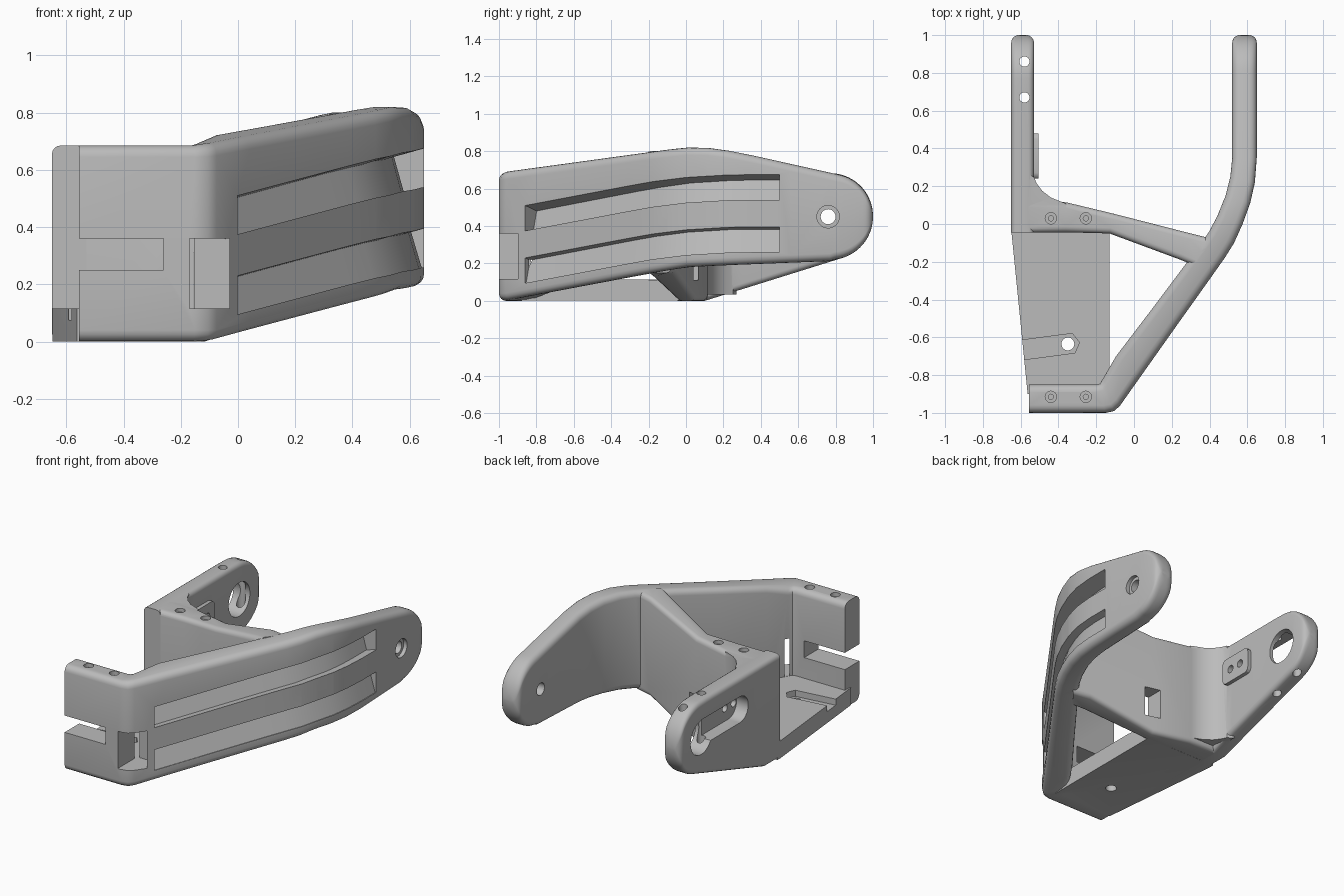
import bpy, bmesh, math
from mathutils import Vector, Matrix

if "Cube" in bpy.data.objects:
    bpy.data.objects.remove(bpy.data.objects["Cube"])

grey = bpy.data.materials.new("plain_grey")
grey.diffuse_color = (0.5, 0.5, 0.5, 1)
grey.use_nodes = True
grey.node_tree.nodes["Principled BSDF"].inputs["Base Color"].default_value = grey.diffuse_color


def make(name, bm):
    bmesh.ops.recalc_face_normals(bm, faces=bm.faces)
    me = bpy.data.meshes.new(name)
    bm.to_mesh(me)
    bm.free()
    ob = bpy.data.objects.new(name, me)
    bpy.context.collection.objects.link(ob)
    me.materials.append(grey)
    return ob


def skin(name, rings):
    # closed rings joined into a capped solid
    bm = bmesh.new()
    vs = [[bm.verts.new(p) for p in ring] for ring in rings]
    n = len(vs[0])
    for a, b in zip(vs, vs[1:]):
        for i in range(n):
            bm.faces.new((a[i], a[(i + 1) % n], b[(i + 1) % n], b[i]))
    bm.faces.new(vs[0])
    bm.faces.new(vs[-1])
    return make(name, bm)


def prism(name, pts, z0, z1):
    return skin(name, [[(x, y, z) for x, y in pts] for z in (z0, z1)])


def box(name, lo, hi):
    return prism(name, [(lo[0], lo[1]), (hi[0], lo[1]), (hi[0], hi[1]), (lo[0], hi[1])], lo[2], hi[2])


def cyl(name, p, q, r, n=32, r2=None):
    p, q = Vector(p), Vector(q)
    bm = bmesh.new()
    m = Matrix.Translation((p + q) / 2) @ (q - p).to_track_quat('Z', 'Y').to_matrix().to_4x4()
    bmesh.ops.create_cone(bm, cap_ends=True, segments=n, radius1=r, radius2=r2 or r,
                          depth=(q - p).length, matrix=m)
    return make(name, bm)


def lerp(table, t):
    for (a, va), (b, vb) in zip(table, table[1:]):
        if t <= b:
            return va + (vb - va) * max(0, t - a) / (b - a)
    return table[-1][1]


def wall(name, stations, zb, zt, r=0.04):
    # wall swept through plan stations (inner, outer) with rounded edges
    rings = []
    for p, q in stations:
        p, q = Vector(p), Vector(q)
        length = (q - p).length
        m = (p + q) / 2
        rr = min(r, 0.45 * (zt(*m) - zb(*m)), 0.45 * length)
        ring = []
        for far, top in ((0, 0), (1, 0), (1, 1), (0, 1)):
            for k in range(5):
                a = math.pi / 2 * (k if far == top else 4 - k) / 4
                s, d = rr * (1 - math.sin(a)), rr * (1 - math.cos(a))
                c = p.lerp(q, (length - s if far else s) / length)
                ring.append((c.x, c.y, zt(*c) - d if top else zb(*c) + d))
        # order points round the section
        mid = Vector((m.x, m.y, (zt(*m) + zb(*m)) / 2))
        u = (q - p).normalized()
        ring.sort(key=lambda v: math.atan2(v[2] - mid.z, (Vector(v[:2]) - m).dot(u)))
        rings.append(ring)
    return skin(name, rings)


def boolean(body, tool, op):
    mod = body.modifiers.new("b", 'BOOLEAN')
    mod.object, mod.operation, mod.solver = tool, op, 'EXACT'
    bpy.context.view_layer.objects.active = body
    bpy.ops.object.modifier_apply(modifier=mod.name)
    bpy.data.objects.remove(tool)


def arc(y):
    return math.sqrt(max(0.0, 0.23 ** 2 - max(0, y - 0.77) ** 2))


def tip(x0, x1):
    # stations round the arm end, with rounded corners in plan
    out = []
    for i in range(15):
        y = 0.77 + 0.23 * math.sin(math.radians(87.5 * i / 14))
        e = max(0, 0.04 - (1 - y))
        e = 0.04 - math.sqrt(0.04 ** 2 - e * e)
        out.append(((x0 + e, y), (x1 - e, y)))
    return out


# front wall running into the curved right arm
TOP = [(-1, .685), (-.1, .808), (0, .82), (.1, .82), (.2, .808), (.3, .79), (.83, .672)]
BOT = [(-.97, 0), (-.2, .145), (0, .18), (.2, .19), (.83, .215)]


def arm_top(x, y):
    t = 0.45 + arc(y) if y > .83 else lerp(TOP, y)
    return min(t, .685 + max(0, x + .15))


def arm_bottom(x, y):
    b = 0.45 - arc(y) if y > .77 else lerp(BOT, y)
    return min(b, max(0, x + .15))


PATH = [((-.555, -.85), (-.555, -1)), ((-.2, -.85), (-.15, -1)), ((-.18, -.845), (-.105, -.99)),
        ((-.165, -.82), (-.075, -.963)), ((-.095, -.70), (.043, -.796)), ((.08, -.47), (.215, -.553)),
        ((.254, -.238), (.388, -.31)), ((.35, -.11), (.48, -.18)), ((.395, -.045), (.53, -.1)),
        ((.44, .04), (.575, 0)), ((.485, .15), (.615, .11)), ((.51, .25), (.64, .22)),
        ((.52, .35), (.65, .35)), ((.52, .56), (.65, .56))]
body = wall("bracket_body", PATH + tip(.52, .65), arm_bottom, arm_top)

# straight left arm
left = [((-.65, y), (-.53, y)) for y in (-.045, .1, .3, .5, .7)] + tip(-.65, -.53)
boolean(body, wall("left_arm", left,
        lambda x, y: max(0, (y - .1) * .312) if y < .83 else .45 - arc(y),
        lambda x, y: .685 if y < .7 else min(.685, .45 + arc(y) + .003), .03), 'UNION')

# cross wall rising towards the right arm
cross = [((-.62, -.044), (-.62, .12)), ((-.36, -.044), (-.36, .115)), ((-.13, -.05), (-.11, .055)),
         ((.24, -.187), (.3, -.05)), ((.31, -.215), (.42, -.08))]
boolean(body, wall("cross_wall", cross,
        lambda x, y: lerp([(-.1, .0005), (.3, .15)], x),
        lambda x, y: lerp([(-.12, .6845), (.32, .8)], x), .03), 'UNION')
boolean(body, prism("corner_fillet", [(-.57, .27), (-.531, .25), (-.515, .215), (-.485, .175), (-.44, .14),
        (-.36, .108), (-.36, .04), (-.57, .04)], .035, .683), 'UNION')

# floor plate
boolean(body, prism("floor", [(-.648, -.02), (-.648, -.05), (-.563, -.9), (-.13, -.9), (-.13, -.02)],
        .001, .115), 'UNION')

# raised pad inside the left arm
pad = [(.36 + sy * .09 + .03 * math.cos(a), .48 + sz * .055 + .03 * math.sin(a))
       for q, (sy, sz) in enumerate(((1, 1), (-1, 1), (-1, -1), (1, -1)))
       for a in [math.pi / 2 * (q + k / 3) for k in range(4)]]
boolean(body, skin("pad", [[(x, y, z) for y, z in pad] for x in (-.58, -.505)]), 'UNION')

cutters = []

# two leaning grooves along the outside of the right arm
line = [(Vector((-.002, -.86)), Vector((.81, -.586)))]
line += [(Vector(q), (Vector(q) - Vector(p)).normalized()) for p, q in PATH[4:13]]
line.append((Vector((.65, .5)), Vector((1, 0))))
GT = [(-.86, .51), (-.2, .635), (0, .66), (.25, .675), (.5, .675)]
for drop, d_top, d_low in ((0, .105, .07), (.28, .045, .008)):
    rings = []
    for p, n in line:
        hi = lerp(GT, p.y) - drop
        ring = []
        for d, z in ((-.04, hi + .011), (d_top, hi - .28 * d_top),
                     (d_low, hi - .135 - .28 * d_low), (-.04, hi - .124)):
            c = p - n * d
            ring.append((c.x, c.y, z))
        rings.append(ring)
    cutters.append(skin("groove", rings))

# front notch, front window and cross wall window
cutters += [box("notch", (-.7, -1.1, .25), (-.26, -.7, .36)),
            box("front_window", (-.17, -1.1, .116), (-.03, -.8, .36)),
            box("cross_window", (-.155, -.2, .112), (-.055, .2, .31))]

# screw holes in the top of both walls
for x in (-.44, -.255):
    for y in (-.915, .03):
        cutters.append(cyl("screw_head", (x, y, .66), (x, y, .72), .03))
        cutters.append(cyl("screw_shank", (x, y, .42), (x, y, .67), .014, 16))

# hex nut pocket in the floor
cutters.append(cyl("nut_hole", (-.35, -.635, -.1), (-.35, -.635, .2), .034))
slot = []
rot = Matrix.Rotation(math.radians(7.5), 2)
for p in ((-.35, -.052), (.03, -.052), (.062, 0), (.03, .052), (-.35, .052)):
    v = rot @ Vector(p)
    slot.append((v.x - .35, v.y - .635))
cutters.append(prism("nut_slot", slot, .075, .13))

# left arm: pivot hole, outer pocket, pad holes and vertical pin holes
cutters += [cyl("pivot", (-.7, .77, .45), (-.45, .77, .45), .11, 48),
            cyl("pocket_end", (-.7, .37, .48), (-.565, .37, .48), .085),
            box("pocket", (-.7, .37, .395), (-.565, .77, .565))]
cutters += [cyl("pad_hole", (-.7, y, .48), (-.45, y, .48), .025, 20) for y in (.315, .405)]
cutters += [cyl("pin_hole", (-.58, y, -.1), (-.58, y, .9), .027, 20) for y in (.67, .86)]

# right arm bolt hole with counterbore
cutters += [cyl("bolt_hole", (.4, .76, .45), (.8, .76, .45), .04),
            cyl("bolt_head", (.625, .76, .45), (.8, .76, .45), .06)]

for c in cutters:
    boolean(body, c, 'DIFFERENCE')

body.select_set(True)
bpy.context.view_layer.objects.active = body
bpy.ops.object.shade_smooth_by_angle(angle=math.radians(30))
